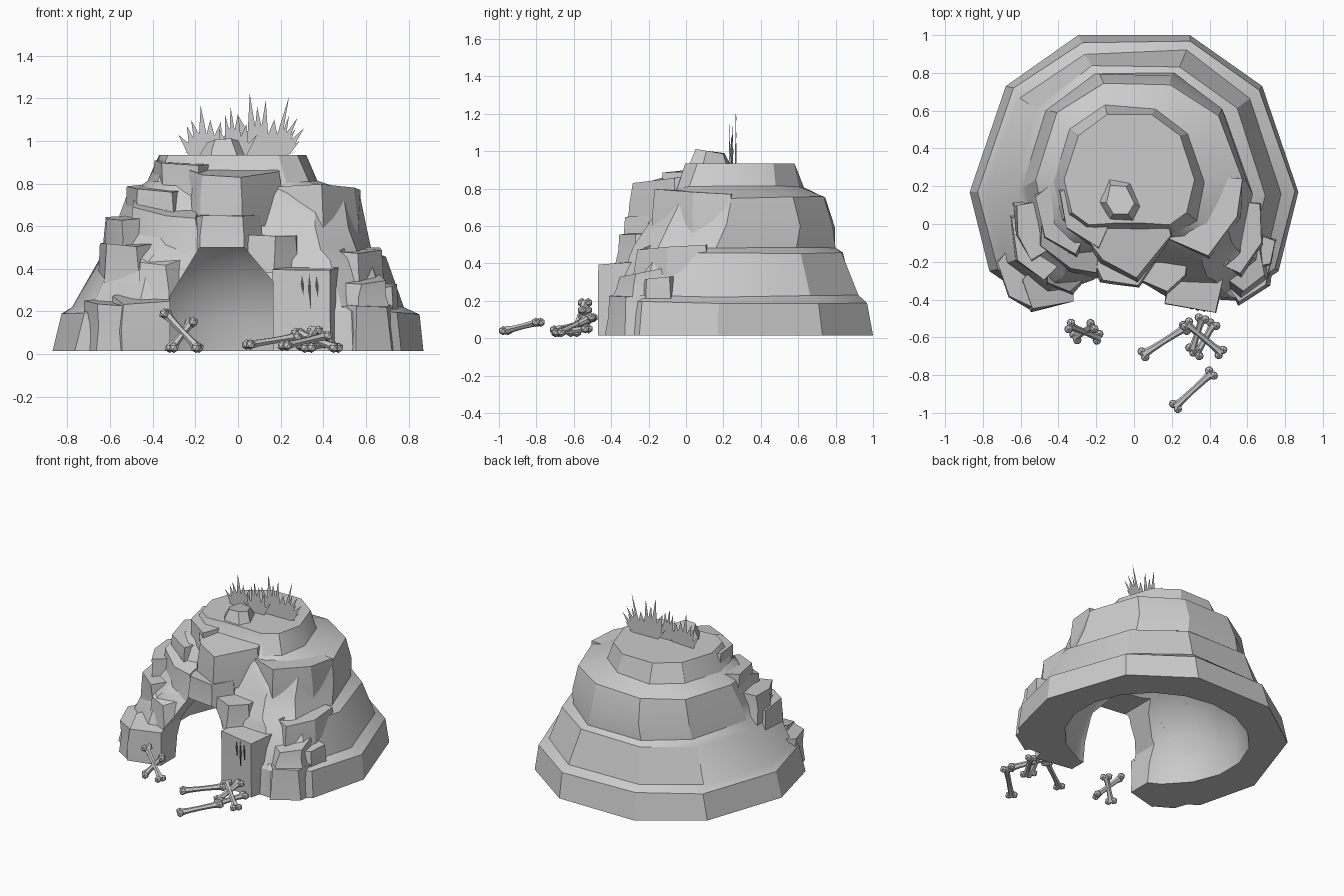
import bpy, bmesh, math, random
from mathutils import Vector

random.seed(7)
if "Cube" in bpy.data.objects:
    bpy.data.objects.remove(bpy.data.objects["Cube"])


def material(name, v):
    m = bpy.data.materials.new(name)
    m.use_nodes = True
    m.diffuse_color = (v, v, v, 1)
    m.node_tree.nodes["Principled BSDF"].inputs["Base Color"].default_value = (v, v, v, 1)
    return m


STONE = material("stone grey", 0.6)
DARK = material("scratch dark grey", 0.08)


def finish(name, bm, mat=STONE, solid=True):
    if solid:
        bmesh.ops.recalc_face_normals(bm, faces=bm.faces)
    mesh = bpy.data.meshes.new(name)
    bm.to_mesh(mesh)
    bm.free()
    ob = bpy.data.objects.new(name, mesh)
    bpy.context.collection.objects.link(ob)
    mesh.materials.append(mat)
    return ob


def loft(rings):
    bm = bmesh.new()
    loops = [[bm.verts.new(p) for p in r] for r in rings]
    n = len(loops[0])
    for a, b in zip(loops, loops[1:]):
        for i in range(n):
            j = (i + 1) % n
            bm.faces.new((a[i], a[j], b[j], b[i]))
    bm.faces.new(loops[0])
    bm.faces.new(loops[-1])
    return bm


def wobble(a):
    return random.uniform(-a, a)


# Stepped mound: one outline scaled to each ledge
half = [(.34, 1), (.78, .62), (1, -.17), (.88, -.76), (.62, -.98), (.22, -.95)]
outline = half + [(-x, y) for x, y in reversed(half)]
ledges = [  # height, left, right, front, back
    (.015, -.87, .87, -.42, 1), (.19, -.83, .845, -.4, .97), (.225, -.77, .79, -.37, .91),
    (.45, -.66, .69, -.31, .83), (.49, -.61, .62, -.28, .8), (.6, -.58, .59, -.21, .79),
    (.75, -.53, .56, -.12, .745), (.81, -.43, .38, -.06, .62), (.935, -.37, .32, -.01, .58)]
rings = []
for k, (z, l, r, f, b) in enumerate(ledges):
    s = 0 if k in (0, 8) else .012
    rings.append([((l + r) / 2 + x * (r - l) / 2 + wobble(s),
                   (f + b) / 2 + y * (b - f) / 2 + wobble(s), z + wobble(s * .7))
                  for x, y in outline])
rocks = [finish("cave_mound", loft(rings))]


# Chiselled boulders: tapered prisms whose tops tip forward by the given slope
def boulder(name, foot, low, high, taper=.06, slope=.05, rough=.008):
    cx, cy = (sum(p[i] for p in foot) / len(foot) for i in (0, 1))
    rows = []
    for t in (0, .55, 1):
        k = 1 + taper * (1 - 2 * t)
        rows.append([(cx + (x - cx) * k + wobble(rough), cy + (y - cy) * k + wobble(rough),
                      low + (high - low) * t + (slope * (y - cy) + wobble(rough) if t else 0))
                     for x, y in foot])
    rocks.append(finish(name, loft(rows)))


boulder("scratched_boulder", [(.16, -.42), (.435, -.47), (.49, -.22), (.22, -.17)],
        .015, .405, .03, .1, .004)
boulder("left_mouth_boulder", [(-.54, -.46), (-.31, -.41), (-.27, -.24), (-.45, -.12), (-.6, -.3)],
        .015, .27, .03, .2)
boulder("left_foot_boulder", [(-.66, -.38), (-.53, -.45), (-.46, -.2), (-.6, -.05), (-.72, -.2)],
        .015, .25, .04, .1)
boulder("left_middle_boulder", [(-.63, -.2), (-.47, -.3), (-.37, -.2), (-.42, .08), (-.66, .04)],
        .2, .52)
boulder("left_arch_boulder", [(-.47, -.32), (-.33, -.37), (-.25, -.3), (-.28, -.1), (-.45, -.1)],
        .2, .48, .12, .5)
boulder("left_upper_boulder", [(-.62, -.06), (-.54, -.2), (-.43, -.12), (-.42, .15), (-.63, .1)],
        .44, .64)
boulder("left_shoulder_boulder", [(-.5, -.12), (-.34, -.25), (-.18, -.28), (-.15, .1), (-.5, .1)],
        .46, .7, .08, .3)
boulder("left_ledge_boulder", [(-.53, .15), (-.47, -.07), (-.3, -.17), (-.18, .1), (-.4, .25)],
        .58, .78, .05, .1)
boulder("left_crown_boulder", [(-.4, .18), (-.36, -.03), (-.18, -.13), (-.08, .1), (-.2, .3)],
        .7, .9, .05)
boulder("brow_boulder", [(-.24, -.1), (-.17, -.2), (.02, -.3), (.2, -.06), (.18, .1), (-.24, .12)],
        .6, .86, .05, .12)
boulder("brow_lip", [(-.22, -.2), (-.17, -.3), (.03, -.33), (.12, -.2), (.06, 0), (-.2, 0)],
        .48, .65, .04)
boulder("right_lip_boulder", [(.04, -.31), (.17, -.37), (.28, -.27), (.3, -.08), (.08, -.08)],
        .38, .56)
boulder("right_inner_boulder", [(.26, -.24), (.42, -.31), (.51, -.2), (.48, 0), (.28, 0)],
        .3, .5, .06, .3)
boulder("right_shoulder_boulder", [(.17, -.09), (.4, -.18), (.56, .04), (.58, .25), (.3, .28)],
        .42, .785, .06, -.04)
boulder("right_middle_boulder", [(.42, -.2), (.56, -.28), (.68, -.1), (.68, .12), (.45, .15)],
        .2, .49)
boulder("right_foot_boulder", [(.51, -.36), (.56, -.42), (.71, -.33), (.74, -.12), (.53, -.1)],
        .015, .23, .05)
boulder("right_foot_slab", [(.48, -.3), (.57, -.37), (.7, -.28), (.68, -.1), (.5, -.1)],
        .22, .35, .15, .2)
boulder("right_outer_boulder", [(.64, -.24), (.72, -.21), (.75, -.08), (.66, -.05)], .15, .32, .1)
boulder("summit_stone", [(-.18, .12), (-.12, .03), (-.01, .02), (.04, .1), (-.02, .22), (-.14, .25)],
        .87, 1.0, .3, -.1)

# Hollow chamber and arched mouth, carved through every rock
bm = bmesh.new()
bmesh.ops.create_uvsphere(bm, u_segments=18, v_segments=12, radius=1)
for v in bm.verts:
    v.co = (v.co.x * .62, v.co.y * .57 + .23, v.co.z * .62)
chamber = finish("chamber_cutter", bm)
arch = [(-.32, -.1), (-.32, .27), (-.18, .5), (.03, .5), (.165, .34), (.165, -.1)]
mouth = finish("mouth_cutter", loft([[(x, y, z) for x, z in arch] for y in (-1, .2)]))
for rock in rocks:
    bpy.context.view_layer.objects.active = rock
    for cutter in (chamber, mouth):
        mod = rock.modifiers.new("hollow", "BOOLEAN")
        mod.operation = "DIFFERENCE"
        mod.solver = "EXACT"
        mod.object = cutter
        bpy.ops.object.modifier_apply(modifier=mod.name)
for cutter in (chamber, mouth):
    bpy.data.objects.remove(cutter)

# Three claw scratches on the front of the boulder
for i, (low, high) in enumerate([(.27, .37), (.21, .38), (.26, .37)]):
    x = .3 + i * .034
    tall = high - low
    shape = [(x, high), (x - .006, low + tall * .55), (x + .008, low), (x + .009, low + tall * .6)]
    rows = [[(px, y - (px - .3) * .18 + pz * .036, pz) for px, pz in shape]
            for y in (-.461, -.453)]
    finish("claw_scratch", loft(rows), DARK)


# Flat spiky grass tufts: blade tips with notches between, narrowing to the root
def tuft(name, cx, y, turn, tips):
    bm = bmesh.new()
    root = .92
    rim = [tips[0]]
    for (xa, za), (xb, zb) in zip(tips, tips[1:]):
        rim += [(cx + ((xa + xb) / 2 - cx) * .78, root + (min(za, zb) - root) * .62), (xb, zb)]
    upper = [bm.verts.new((x, y + turn * (x - cx), z)) for x, z in rim]
    lower = [bm.verts.new((cx + (x - cx) * .45, y + turn * (x - cx) * .45, root)) for x, z in rim]
    for i in range(len(rim) - 1):
        bm.faces.new((lower[i], lower[i + 1], upper[i + 1], upper[i]))
    finish(name, bm, solid=False)


tuft("grass_left", -.13, .245, -.06,
     [(-.25, .95), (-.28, 1.03), (-.24, 1.07), (-.22, 1.1), (-.175, 1.165), (-.13, 1.1),
      (-.08, 1.09), (-.04, 1.06), (0, 1.02)])
tuft("grass_middle", -.01, .235, .05,
     [(-.12, 1.0), (-.09, 1.06), (-.06, 1.12), (-.035, 1.16), (0, 1.13), (.04, 1.08), (.09, 1.03)])
tuft("grass_right", .11, .265, .03,
     [(-.03, 1.02), (0, 1.12), (.055, 1.22), (.09, 1.16), (.13, 1.19), (.17, 1.1), (.24, 1.21),
      (.24, 1.12), (.28, 1.11), (.27, 1.06), (.31, 1.06), (.29, 1.0), (.27, .95)])


# Loose bones: waisted shaft with two knuckles on each end
def bone(start, end):
    a, b = Vector(start), Vector(end)
    axis = b - a
    rot = axis.to_track_quat("Z", "Y")
    rows = []
    for t, r in ((0, .024), (.2, .018), (.5, .016), (.8, .018), (1, .024)):
        rows.append([a + axis * t + rot @ Vector((r * math.cos(k * math.pi / 3),
                     r * math.sin(k * math.pi / 3), 0)) for k in range(6)])
    bm = loft(rows)
    side = axis.cross(Vector((0, 0, 1))).normalized()
    for p in (a, b):
        for s in (-1, 1):
            knob = bmesh.ops.create_icosphere(bm, subdivisions=1, radius=.025)["verts"]
            bmesh.ops.translate(bm, verts=knob, vec=p + side * s * .018)
    finish("bone", bm)


for ends in [((.22, -.965, .04), (.41, -.79, .085)), ((.05, -.69, .045), (.27, -.55, .08)),
             ((.28, -.53, .1), (.46, -.68, .03)), ((.36, -.5, .11), (.31, -.66, .04)),
             ((.33, -.69, .03), (.42, -.53, .05)),
             ((-.34, -.54, .19), (-.19, -.6, .03)), ((-.31, -.6, .03), (-.22, -.54, .15))]:
    bone(*ends)

# Soft shading on shallow edges only
for ob in bpy.context.collection.objects:
    ob.select_set(ob.type == "MESH")
bpy.ops.object.shade_smooth_by_angle(angle=math.radians(30))
